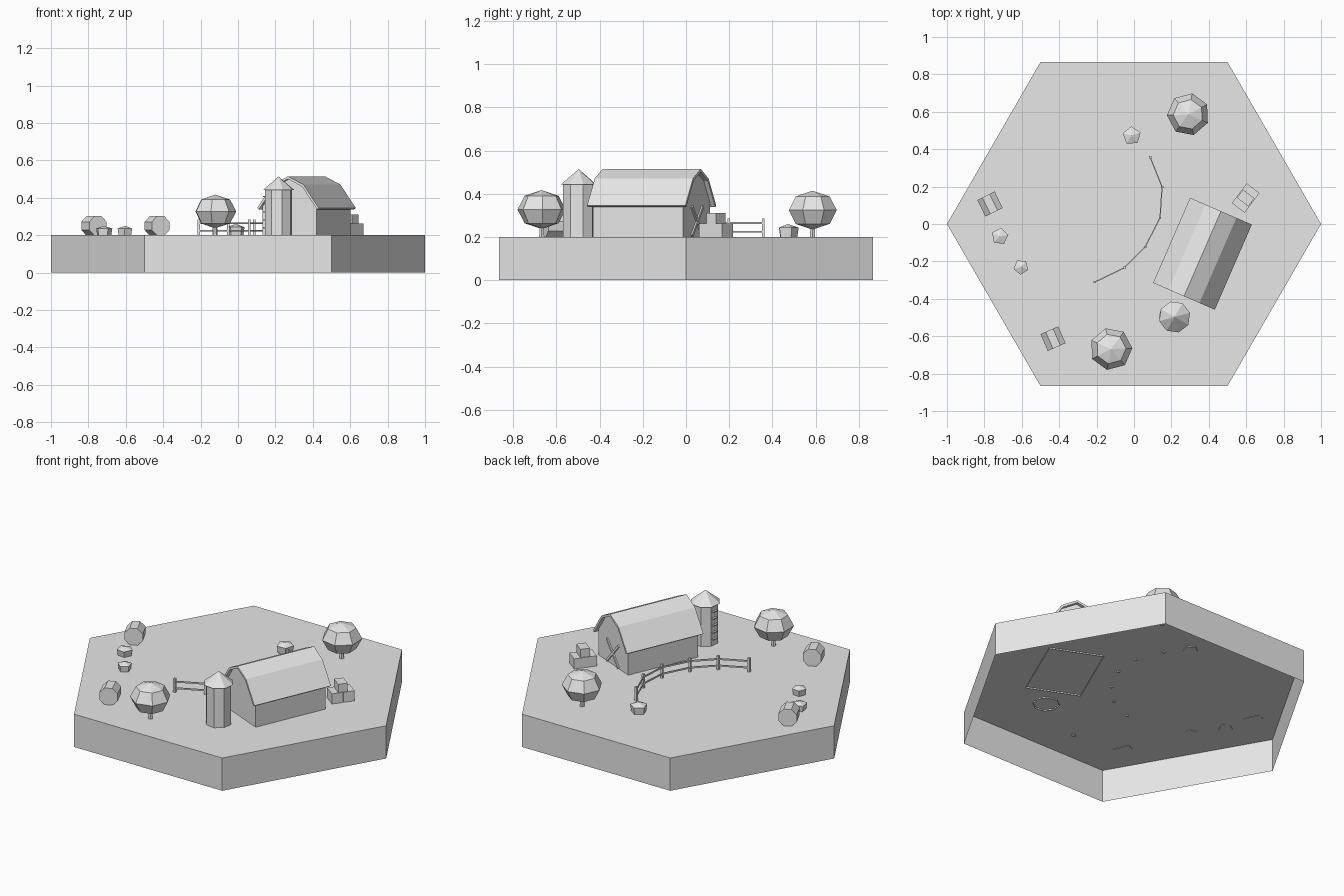
import bpy, bmesh, math
from mathutils import Matrix, Vector

if "Cube" in bpy.data.objects:
    bpy.data.objects.remove(bpy.data.objects["Cube"])

G = 0.2  # ground height
GREY = bpy.data.materials.new("plain grey")
GREY.diffuse_color = (0.8, 0.8, 0.8, 1)
GREY.use_nodes = True
GREY.node_tree.nodes["Principled BSDF"].inputs["Base Color"].default_value = GREY.diffuse_color


def finish(name, bm, loc=(0, 0, 0), rot=0.0):
    bmesh.ops.recalc_face_normals(bm, faces=bm.faces)
    me = bpy.data.meshes.new(name)
    bm.to_mesh(me)
    bm.free()
    me.materials.append(GREY)
    ob = bpy.data.objects.new(name, me)
    ob.location = loc
    ob.rotation_euler.z = math.radians(rot)
    bpy.context.collection.objects.link(ob)
    return ob


def add_box(bm, size, matrix):
    bmesh.ops.create_cube(bm, size=1, matrix=matrix @ Matrix.Diagonal((*size, 1)))


def box(name, size, loc, rot=0.0):
    bm = bmesh.new()
    add_box(bm, size, Matrix())
    return finish(name, bm, loc, rot)


def beam(name, a, b, width, height):
    """Straight bar between two points."""
    a, b = Vector(a), Vector(b)
    bm = bmesh.new()
    q = (b - a).to_track_quat('X', 'Z').to_matrix().to_4x4()
    add_box(bm, ((b - a).length, width, height), q)
    return finish(name, bm, (a + b) / 2)


def lathe(name, profile, sides, loc, turn=0.0, cap_bottom=True):
    """Rings of (radius, z); radius 0 makes a tip."""
    bm = bmesh.new()
    rings = []
    for r, z in profile:
        if r == 0:
            rings.append([bm.verts.new((0, 0, z))])
        else:
            rings.append([bm.verts.new((r * math.cos(math.tau * i / sides),
                                        r * math.sin(math.tau * i / sides), z))
                          for i in range(sides)])
    for lo, hi in zip(rings, rings[1:]):
        for i in range(sides):
            j = (i + 1) % sides
            ids = [lo[i % len(lo)], lo[j % len(lo)], hi[j % len(hi)], hi[i % len(hi)]]
            bm.faces.new(list(dict.fromkeys(ids)))
    if len(rings[-1]) > 1:
        bm.faces.new(rings[-1])
    if cap_bottom and len(rings[0]) > 1:
        bm.faces.new(rings[0])
    return finish(name, bm, loc, turn)


def extrude_profile(name, pts, half, loc, rot, skip_last=False):
    """Extrude an (x, z) outline along local y."""
    bm = bmesh.new()
    a = [bm.verts.new((x, -half, z)) for x, z in pts]
    b = [bm.verts.new((x, half, z)) for x, z in pts]
    n = len(pts)
    bm.faces.new(a)
    bm.faces.new(b)
    for i in range(n - 1 if skip_last else n):
        bm.faces.new((a[i], a[(i + 1) % n], b[(i + 1) % n], b[i]))
    return finish(name, bm, loc, rot)


# Hexagonal ground tile, open underneath
lathe("ground_tile", [(1, 0), (1, G)], 6, (0, 0, 0), cap_bottom=False)

# Barn walls and gambrel roof
BARN, TURN = Vector((0.366, -0.159, 0)), -23.5
half_wall = [(0.158, G - 0.008), (0.158, 0.353), (0.083, 0.461)]
walls = half_wall + [(0, 0.503)] + [(-x, z) for x, z in reversed(half_wall)]
extrude_profile("barn_walls", walls, 0.227, BARN, TURN, skip_last=True)
outer = [(0.18, 0.345), (0.09, 0.471), (0, 0.515), (-0.09, 0.471), (-0.18, 0.345)]
inner = [(-0.169, 0.338), (-0.083, 0.459), (0, 0.501), (0.083, 0.459), (0.169, 0.338)]
bm = bmesh.new()
ends = [[[bm.verts.new((x, y, z)) for x, z in line] for line in (outer, inner[::-1])]
        for y in (-0.248, 0.248)]
(o0, i0), (o1, i1) = ends
for k in range(4):
    for p, q in ((o0, o1), (i0, i1), (o0, i0), (o1, i1)):
        bm.faces.new((p[k], p[k + 1], q[k + 1], q[k]))
for k in (0, 4):
    bm.faces.new((o0[k], o1[k], i1[k], i0[k]))
finish("barn_roof", bm, BARN, TURN)

# Crossed planks on the barn's back door
spin = Matrix.Translation(BARN) @ Matrix.Rotation(math.radians(TURN), 4, 'Z')
for s in (-1, 1):
    beam("door_brace", spin @ Vector((-0.062 * s, 0.23, G + 0.005)),
         spin @ Vector((0.062 * s, 0.23, G + 0.14)), 0.009, 0.014)

# Silo with pointed cap and side rungs
SILO = (0.217, -0.497, 0)
lathe("silo_body", [(0.074, G - 0.008), (0.074, 0.447)], 8, SILO, 15, cap_bottom=False)
lathe("silo_roof", [(0.085, 0.443), (0, 0.514)], 8, SILO, 15)
for k in range(5):
    box("silo_rung", (0.012, 0.035, 0.006), (SILO[0] - 0.074, SILO[1] + 0.012, 0.24 + k * 0.042), -8)

# Trees: trunk and faceted crown
for x, y, z, r, turn in ((-0.123, -0.668, 0.327, 0.114, 2), (0.29, 0.586, 0.324, 0.114, 28)):
    lathe("tree_trunk", [(0.014, G - 0.005), (0.011, 0.26)], 6, (x, y, 0))
    crown = [(r * math.sin(math.pi * k / 4) if 0 < k < 4 else 0,
              -0.09 * math.cos(math.pi * k / 4)) for k in range(5)]
    lathe("tree_crown", crown, 7, (x, y, z), turn)

# Round hay bales lying on their sides
for x, y, rot in ((-0.77, 0.107, 26), (-0.433, -0.613, 23.5)):
    ring = [(0.056 * math.cos(math.pi * (k + 0.5) / 4),
             G + 0.05 + 0.056 * math.sin(math.pi * (k + 0.5) / 4)) for k in range(8)]
    extrude_profile("hay_bale", ring, 0.049, (x, y, 0), rot)

# Five-sided rocks
for x, y, r, h, turn in ((-0.717, -0.066, 0.046, 0.05, 10), (-0.604, -0.23, 0.041, 0.05, 50),
                         (-0.012, 0.472, 0.05, 0.06, 20)):
    lathe("rock", [(r * 0.85, -0.004), (r, h * 0.72), (0, h)], 5, (x, y, G), turn)

# Stacked crates behind the barn
CR, CROT = Vector((0.597, 0.139, 0)), 53
along = Vector((math.cos(math.radians(CROT)), math.sin(math.radians(CROT)), 0))
for s in (-1, 1):
    box("low_crate", (0.065, 0.086, 0.064), CR + along * 0.0335 * s + Vector((0, 0, G + 0.03)), CROT)
box("top_crate", (0.055, 0.076, 0.05), CR + Vector((0, 0, G + 0.087)), CROT)

# Curved fence: posts and two rails
posts = [(0.086, 0.358), (0.15, 0.198), (0.139, 0.032),
         (0.059, -0.123), (-0.053, -0.235), (-0.209, -0.31)]
for x, y in posts:
    box("fence_post", (0.013, 0.013, 0.093), (x, y, G + 0.0385))
for (ax, ay), (bx, by) in zip(posts, posts[1:]):
    for z in (0.224, 0.264):
        beam("fence_rail", (ax, ay, z), (bx, by, z), 0.006, 0.009)
